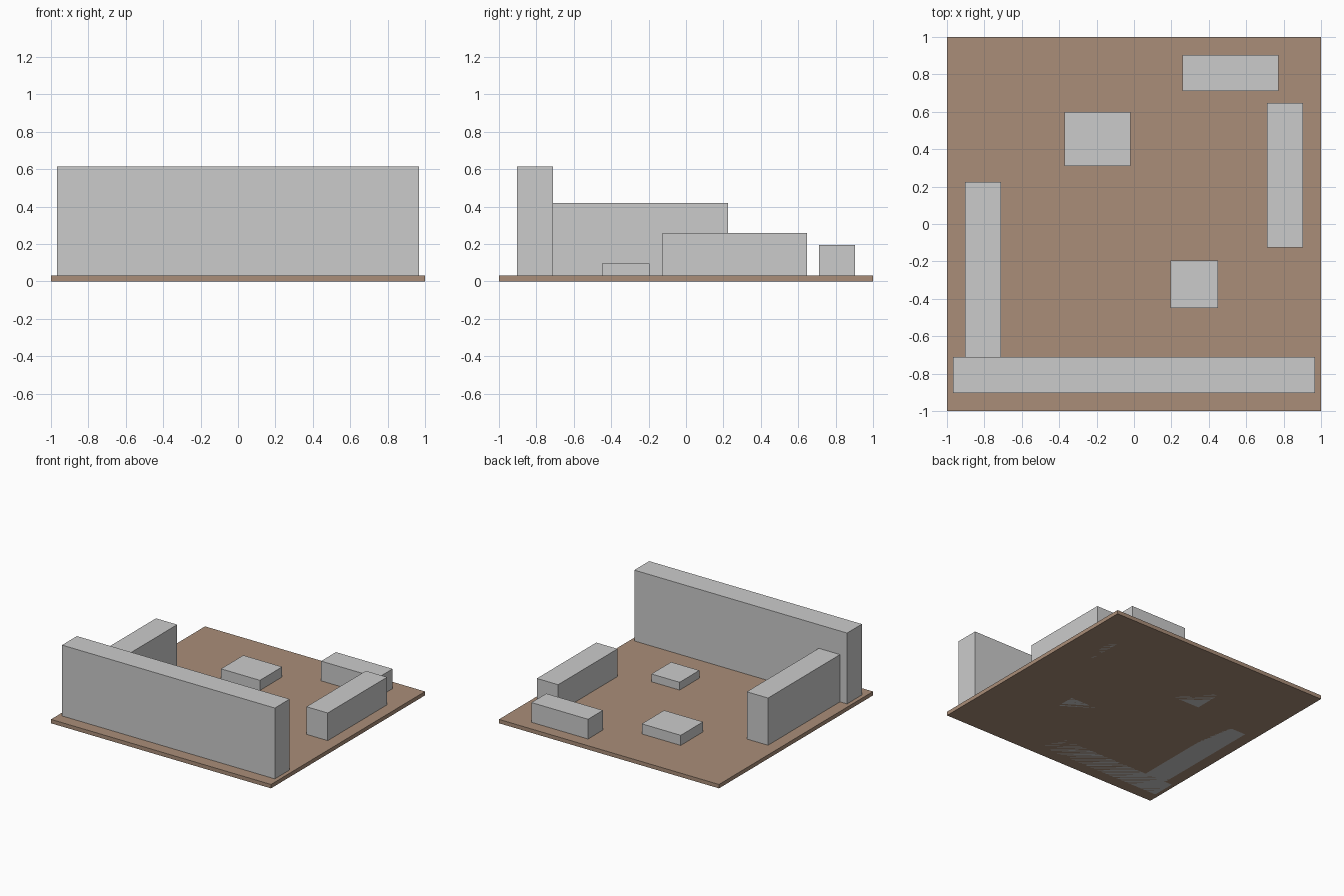
import bpy
import bmesh
from mathutils import Matrix, Vector

if "Cube" in bpy.data.objects:
    bpy.data.objects.remove(bpy.data.objects["Cube"])


def box(name, x, y, z, material=None):
    """Axis-aligned box from (min, max) ranges."""
    lo, hi = Vector((x[0], y[0], z[0])), Vector((x[1], y[1], z[1]))
    bm = bmesh.new()
    bmesh.ops.create_cube(bm, size=1.0, matrix=Matrix.Diagonal((*(hi - lo), 1.0)))
    mesh = bpy.data.meshes.new(name)
    bm.to_mesh(mesh)
    bm.free()
    obj = bpy.data.objects.new(name, mesh)
    obj.location = (lo + hi) / 2
    bpy.context.collection.objects.link(obj)
    if material:
        mesh.materials.append(material)
    return obj


# Ground plate
brown = bpy.data.materials.new("brown_ground")
brown.diffuse_color = (0.40, 0.27, 0.19, 1.0)
brown.use_nodes = True
brown.node_tree.nodes["Principled BSDF"].inputs["Base Color"].default_value = brown.diffuse_color
box("ground_plate", (-1, 1), (-1, 1), (0, 0.032), brown)

# Blocks on the plate: name, x range, y range, top height (all reach z = 0)
blocks = [
    ("front_wall", (-0.967, 0.967), (-0.903, -0.71), 0.614),
    ("left_wall", (-0.903, -0.71), (-0.71, 0.225), 0.42),
    ("right_wall", (0.71, 0.903), (-0.125, 0.646), 0.259),
    ("back_wall", (0.258, 0.773), (0.71, 0.903), 0.194),
    ("left_low_block", (-0.372, -0.018), (0.31, 0.60), 0.115),
    ("right_low_block", (0.194, 0.45), (-0.45, -0.194), 0.096),
]
for name, x, y, top in blocks:
    box(name, x, y, (0, top))
